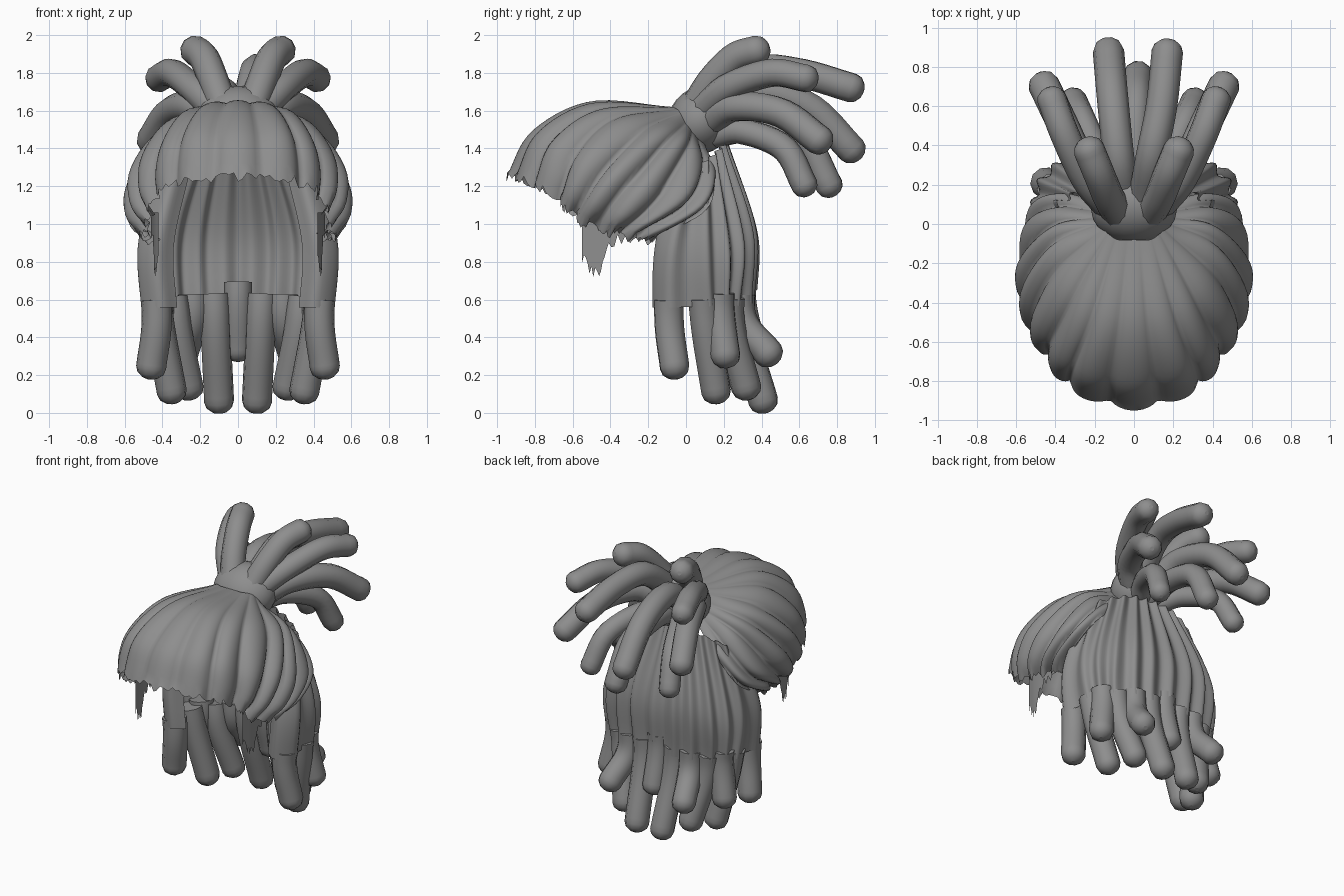
import bpy, math, random
from mathutils import Vector

random.seed(4)
if "Cube" in bpy.data.objects:
    bpy.data.objects.remove(bpy.data.objects["Cube"])

grey = bpy.data.materials.new("hair_grey")
grey.use_nodes = True
GREY = (0.27, 0.27, 0.27, 1)
grey.diffuse_color = GREY
grey.node_tree.nodes["Principled BSDF"].inputs["Base Color"].default_value = GREY


def spline(points, s):
    """Point at s (0..1) on a smooth curve through the points."""
    n = len(points) - 1
    f = min(max(s, 0), 1) * n
    i = min(int(f), n - 1)
    t = f - i
    b, c = points[i], points[i + 1]
    a = points[i - 1] if i > 0 else b * 2 - c
    d = points[i + 2] if i + 2 <= n else c * 2 - b
    return (b * 2 + (c - a) * t + (a * 2 - b * 5 + c * 4 - d) * t ** 2
            + (b * 3 - a - c * 3 + d) * t ** 3) / 2


def flip(points):
    return [Vector((-p[0], p[1], p[2])) for p in points]


def finish(name, mesh):
    mesh.materials.clear()
    mesh.materials.append(grey)
    ob = bpy.data.objects.new(name, mesh)
    bpy.context.collection.objects.link(ob)
    for p in mesh.polygons:
        p.use_smooth = True
        p.material_index = 0


def sheet(name, rows):
    """Smooth surface through equal-length rows of points."""
    w = len(rows[0])
    faces = [(r * w + c, r * w + c + 1, (r + 1) * w + c + 1, (r + 1) * w + c)
             for r in range(len(rows) - 1) for c in range(w - 1)]
    mesh = bpy.data.meshes.new(name)
    mesh.from_pydata([p for row in rows for p in row], [], faces)
    finish(name, mesh)


def lock(name, points, radius, start=0.0, steps=16):
    """Round-tipped strand of hair along a smooth path."""
    pts = [Vector(p) for p in points]
    path = [(spline(pts, start + (1 - start) * i / steps), 1.0) for i in range(steps + 1)]
    tip = path[-1][0]
    ahead = (tip - path[-2][0]).normalized()
    for a in (30, 60, 80):
        r = math.radians(a)
        path.append((tip + ahead * radius * 0.8 * math.sin(r), math.cos(r)))
    curve = bpy.data.curves.new(name, 'CURVE')
    curve.dimensions = '3D'
    curve.bevel_depth = radius
    curve.bevel_resolution = 3
    curve.use_fill_caps = True
    s = curve.splines.new('POLY')
    s.points.add(len(path) - 1)
    for point, (co, r) in zip(s.points, path):
        point.co = (*co, 1)
        point.radius = r
    temp = bpy.data.objects.new(name, curve)
    mesh = bpy.data.meshes.new_from_object(temp)
    bpy.data.objects.remove(temp)
    finish(name, mesh)


def lock_pair(name, points, radius, start=0.0):
    lock(name + "_left", points, radius, start)
    lock(name + "_right", flip(points), radius, start)


# Swept crown: guide strands from the tie to the rim, front to back
guides = [
    [(0, -.08, 1.62), (0, -.5, 1.64), (0, -.80, 1.48), (0, -.93, 1.25)],
    [(.08, -.08, 1.62), (.18, -.48, 1.62), (.27, -.74, 1.46), (.3, -.84, 1.23)],
    [(.13, -.05, 1.61), (.32, -.38, 1.56), (.43, -.59, 1.37), (.45, -.68, 1.15)],
    [(.16, -.02, 1.58), (.41, -.2, 1.48), (.53, -.41, 1.27), (.51, -.56, 1.03)],
    [(.17, .02, 1.52), (.41, -.04, 1.42), (.56, -.22, 1.17), (.54, -.41, .97)],
    [(.17, .06, 1.46), (.39, .07, 1.33), (.53, -.03, 1.12), (.53, -.29, .94)],
    [(.16, .1, 1.42), (.36, .16, 1.25), (.49, .1, 1.07), (.49, -.17, .92)],
]
guides = [[Vector(p) for p in g] for g in guides]
guides = [flip(g) for g in reversed(guides[1:])] + guides
middle = Vector((0, -.25, 1.15))
rows = []
COLS, STEPS = 80, 20
for i in range(-COLS, COLS + 1):
    s = abs(i) / COLS
    strand = [spline([g[k] for g in guides], (i / COLS + 1) / 2) for k in range(4)]
    row = []
    for j in range(STEPS + 1):
        t = j / STEPS
        p = spline(strand, t)
        sway = .12 * math.sin(5 * t + 17 * s)
        lobe = abs(math.sin(math.pi * (s * 7.5 + .5 + sway * s))) ** .6
        depth = (.04 + .04 * min(1, s * 2)) * min(1, t * 1.6)
        p += (p - middle).normalized() * (lobe - .5) * depth
        # the side locks roll under at the rim
        tuck = min(1, s * 2) * max(0, t - .85) / .15
        p.x *= 1 - .1 * tuck ** 2
        if j == STEPS:
            p.z += random.uniform(-.03, .02)
        row.append(p)
    rows.append(row)
sheet("crown_hair", rows)

# Ragged wisps beside the face: (x, y, hem height)
hem = [Vector(p) for p in [(.42, -.55, .82), (.44, -.47, .74), (.45, -.38, .91), (.46, -.2, .91)]]
rows = []
for i in range(25):
    p = spline(hem, i / 24)
    low = p.z + random.uniform(-.03, .03)
    rows.append([Vector((p.x, p.y, low + (1.06 - low) * k / 4)) for k in range(5)])
sheet("face_wisp_left", rows)
sheet("face_wisp_right", [flip(row) for row in rows])

# Hanging back locks, from the sides to the centre; only the tails are loose
hanging = [
    ("side_lock", [(.36, .02, 1.3), (.45, -.08, .88), (.43, -.09, .5), (.46, -.06, .24)]),
    ("side_back_lock", [(.32, .08, 1.34), (.45, .08, .88), (.42, .1, .5), (.35, .16, .11)]),
    ("curled_lock", [(.26, .11, 1.37), (.42, .18, .88), (.41, .18, .55), (.45, .21, .3)]),
    ("corner_lock", [(.19, .13, 1.4), (.35, .25, .9), (.33, .23, .5), (.26, .32, .13)]),
    ("flicked_lock", [(.12, .14, 1.42), (.24, .29, .95), (.24, .29, .52), (.29, .44, .31)]),
    ("rear_lock", [(.06, .14, 1.44), (.13, .3, .95), (.12, .29, .5), (.1, .41, .06)]),
]
LOOSE = .57
for name, path in hanging:
    lock_pair(name, path, .08, LOOSE)
centre = [(0, .14, 1.44), (0, .3, .95), (0, .3, .6), (0, .36, .33)]
lock("centre_lock", centre, .075, LOOSE)

# Ridged skin joining the upper part of the hanging locks
paths = [[Vector(p) for p in h[1]] for h in hanging]
paths += [[Vector(p) for p in centre]] + [flip(p) for p in reversed(paths)]


def outward(p, amount):
    return p + Vector((p.x, p.y + .1, 0)).normalized() * amount


rows = []
for j in range(19):
    strands = [spline(p, (LOOSE + .04) * j / 18) for p in paths]
    ridge = [outward(strands[0], .08)]
    for a, b in zip(strands, strands[1:]):
        ridge += [outward((a + b) / 2, .045), outward(b, .08)]
    # wrap around the front of each side lock
    wrap = [strands[0] + Vector((-.11, -.03, 0)), strands[0] + Vector((-.02, -.085, 0))]
    ridge = wrap + ridge + flip(reversed(wrap))
    rows.append([spline(ridge, i / 140) for i in range(141)])
sheet("back_hair", rows)

# Gathered base of the ponytail
bpy.ops.mesh.primitive_uv_sphere_add(segments=24, ring_count=14, radius=1, location=(0, .08, 1.55))
base = bpy.context.object
base.name = "ponytail_base"
base.scale = (.22, .17, .19)
base.rotation_euler.x = math.radians(-40)
base.data.materials.append(grey)
bpy.ops.object.shade_smooth()

# Ponytail locks
lock_pair("top_tail", [(.08, .05, 1.62), (.13, .14, 1.76), (.18, .26, 1.88), (.23, .38, 1.92)], .08)
lock_pair("upper_tail", [(.12, .08, 1.6), (.24, .22, 1.72), (.35, .45, 1.80), (.42, .64, 1.77)], .075)
lock_pair("lower_tail", [(.12, .12, 1.54), (.24, .25, 1.62), (.36, .5, 1.59), (.46, .71, 1.44)], .08)
lock_pair("drooping_tail", [(.08, .16, 1.47), (.16, .3, 1.49), (.26, .52, 1.4), (.31, .63, 1.2)], .07)
lock("long_tail_left", [(.05, .12, 1.64), (.09, .35, 1.81), (.14, .6, 1.8), (.17, .88, 1.72)], .08)
lock("long_tail_right", [(-.05, .12, 1.58), (-.08, .35, 1.7), (-.11, .65, 1.62), (-.13, .88, 1.39)], .08)
lock("centre_tail", [(0, .16, 1.48), (0, .35, 1.52), (.01, .62, 1.44), (.02, .76, 1.2)], .075)
